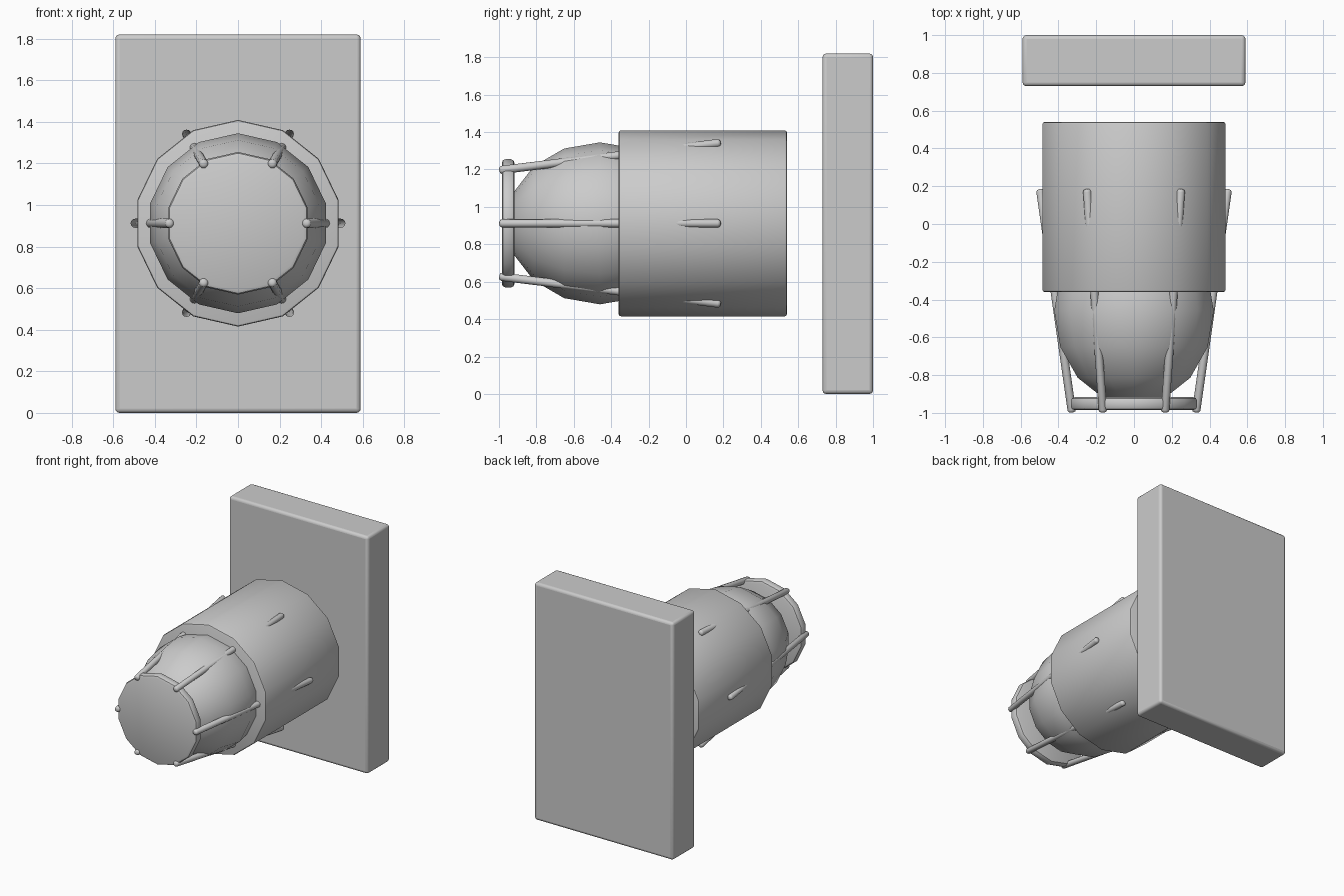
import bpy, bmesh
from math import sin, cos, pi, radians
from mathutils import Vector

if "Cube" in bpy.data.objects:
    bpy.data.objects.remove(bpy.data.objects["Cube"])

ZC = 0.912   # height of the lamp axis
SIDES = 14


def smooth(ob, angle=40):
    bpy.ops.object.select_all(action='DESELECT')
    ob.select_set(True)
    bpy.context.view_layer.objects.active = ob
    bpy.ops.object.shade_smooth_by_angle(angle=radians(angle))


def lathe(name, profile, sides=SIDES):
    """Revolve (radius, along) points about the y axis, first vertex pointing up."""
    bm = bmesh.new()
    rings = []
    for r, y in profile:
        if r == 0:
            rings.append([bm.verts.new((0, y, 0))] * sides)
        else:
            rings.append([bm.verts.new((r * sin(2 * pi * i / sides), y, r * cos(2 * pi * i / sides)))
                          for i in range(sides)])
    for a, b in zip(rings, rings[1:]):
        for i in range(sides):
            j = (i + 1) % sides
            bm.faces.new(list(dict.fromkeys((a[i], a[j], b[j], b[i]))))
    # flat end caps where the profile stays open
    for ring, (r, y) in ((rings[0], profile[0]), (rings[-1], profile[-1])):
        if r > 0:
            bm.faces.new(ring)
    bmesh.ops.recalc_face_normals(bm, faces=bm.faces)
    me = bpy.data.meshes.new(name)
    bm.to_mesh(me)
    bm.free()
    ob = bpy.data.objects.new(name, me)
    bpy.context.collection.objects.link(ob)
    ob.location.z = ZC
    return ob


def drum(r, y0, y1, b):
    """Cylinder profile with rounded rims."""
    q = b * 0.3
    return [(r - b, y0), (r - q, y0 + q), (r, y0 + b), (r, y1 - b), (r - q, y1 - q), (r - b, y1)]


# wall plate
bpy.ops.mesh.primitive_cube_add(size=1, location=(0, 0.865, 0.91))
plate = bpy.context.object
plate.name = "wall_plate"
plate.scale = (1.18, 0.27, 1.82)
bpy.ops.object.transform_apply(location=False, rotation=False, scale=True)
bev = plate.modifiers.new("bevel", 'BEVEL')
bev.width = 0.02
bev.segments = 3
smooth(plate)

# lamp housing
smooth(lathe("housing", drum(0.497, -0.36, 0.54, 0.012)))

# bulb dome
dome = [(0 if k in (0, 8) else 0.433 * sin(k * pi / 8), -0.46 - 0.5 * cos(k * pi / 8)) for k in range(9)]
smooth(lathe("bulb", dome))

# front guard disc
smooth(lathe("guard_disc", drum(0.343, -0.985, -0.917, 0.02)))

# six slanted guard rods
for n in range(6):
    a = n * pi / 3
    out = Vector((cos(a), 0, sin(a)))
    p0 = out * 0.328 + Vector((0, -0.998, 0))
    p1 = out * 0.497 + Vector((0, 0.185, 0))
    rod = lathe(f"guard_rod_{n + 1}", drum(0.022, 0, (p1 - p0).length, 0.014), 12)
    rod.rotation_mode = 'QUATERNION'
    rod.rotation_quaternion = Vector((0, 1, 0)).rotation_difference(p1 - p0)
    rod.location = p0 + Vector((0, 0, ZC))
    smooth(rod, 60)
